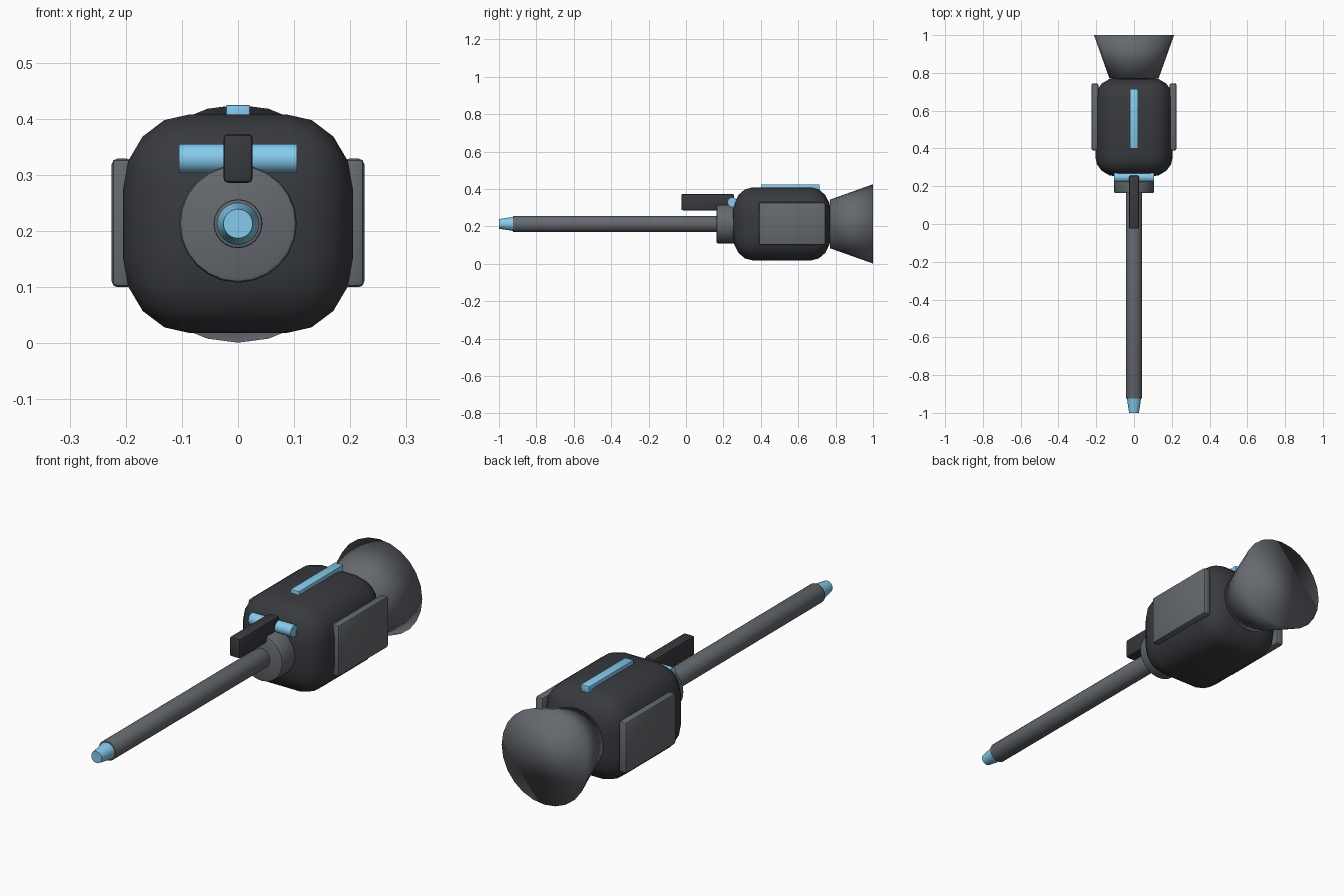
import bpy, math

if "Cube" in bpy.data.objects:
    bpy.data.objects.remove(bpy.data.objects["Cube"])

AXIS_Z = 0.213  # height of the long axis


def material(name, rgb):
    m = bpy.data.materials.new(name)
    m.diffuse_color = (*rgb, 1)
    m.use_nodes = True
    m.node_tree.nodes["Principled BSDF"].inputs["Base Color"].default_value = m.diffuse_color
    return m


DARK = material("dark_shell", (0.04, 0.042, 0.048))
GREY = material("grey_metal", (0.13, 0.14, 0.155))
BLUE = material("blue_glow", (0.24, 0.6, 0.85))


def finish(ob, name, mat, bevel=0, segments=2, scale=None, angle=40):
    ob.name = name
    ob.data.materials.append(mat)
    bpy.ops.object.transform_apply(location=False, rotation=True, scale=True)
    if bevel:
        mod = ob.modifiers.new("Bevel", 'BEVEL')
        mod.width, mod.segments = bevel, segments
        mod.limit_method = 'ANGLE'
        bpy.ops.object.modifier_apply(modifier=mod.name)
    if scale:
        ob.scale = scale
        bpy.ops.object.transform_apply(location=False, rotation=False, scale=True)
    bpy.ops.object.shade_smooth_by_angle(angle=math.radians(angle))
    return ob


def box(name, lo, hi, mat, bevel=0, segments=2, stretch=(1, 1, 1), angle=40):
    """Box between two corners; stretch makes the bevel uneven per axis."""
    bpy.ops.mesh.primitive_cube_add(size=1, location=[(a + b) / 2 for a, b in zip(lo, hi)])
    ob = bpy.context.object
    ob.scale = [(b - a) / s for a, b, s in zip(lo, hi, stretch)]
    return finish(ob, name, mat, bevel, segments, stretch, angle)


def lathe(name, y0, y1, r0, r1, mat, bevel=0, angle=40):
    """Round part along y, radius r0 at y0 and r1 at y1."""
    bpy.ops.mesh.primitive_cone_add(vertices=24, radius1=r1, radius2=r0, depth=y1 - y0,
                                    location=(0, (y0 + y1) / 2, AXIS_Z),
                                    rotation=(math.pi / 2, 0, 0))
    return finish(bpy.context.object, name, mat, bevel, 2, None, angle)


# Main housing
box("housing", (-0.205, 0.25, 0.018), (0.205, 0.775, 0.408), DARK,
    0.13, 4, (0.92, 0.81, 1.04), 60)

# Barrel, tip, collar and rear flare
lathe("barrel", -0.925, 0.27, 0.0435, 0.0435, GREY, 0.004)
lathe("barrel_tip", -1.0, -0.92, 0.026, 0.038, BLUE)
lathe("collar", 0.163, 0.30, 0.105, 0.105, GREY, 0.008)
lathe("rear_flare", 0.77, 1.0, 0.13, 0.212, GREY, 0, 180)

# Side plates
for side, s in (("left", -1), ("right", 1)):
    xs = sorted((s * 0.188, s * 0.225))
    box(side + "_side_plate", (xs[0], 0.39, 0.10), (xs[1], 0.745, 0.329), GREY, 0.01)

# Top strip and sight rail
box("top_strip", (-0.021, 0.40, 0.395), (0.021, 0.715, 0.425), BLUE, 0.003)
box("sight_rail", (-0.026, -0.025, 0.286), (0.026, 0.257, 0.373), DARK, 0.008)

# Cross tube in front of the housing
bpy.ops.mesh.primitive_cylinder_add(vertices=24, radius=0.026, depth=0.21,
                                    location=(0, 0.248, 0.329), rotation=(0, math.pi / 2, 0))
finish(bpy.context.object, "cross_tube", BLUE)
